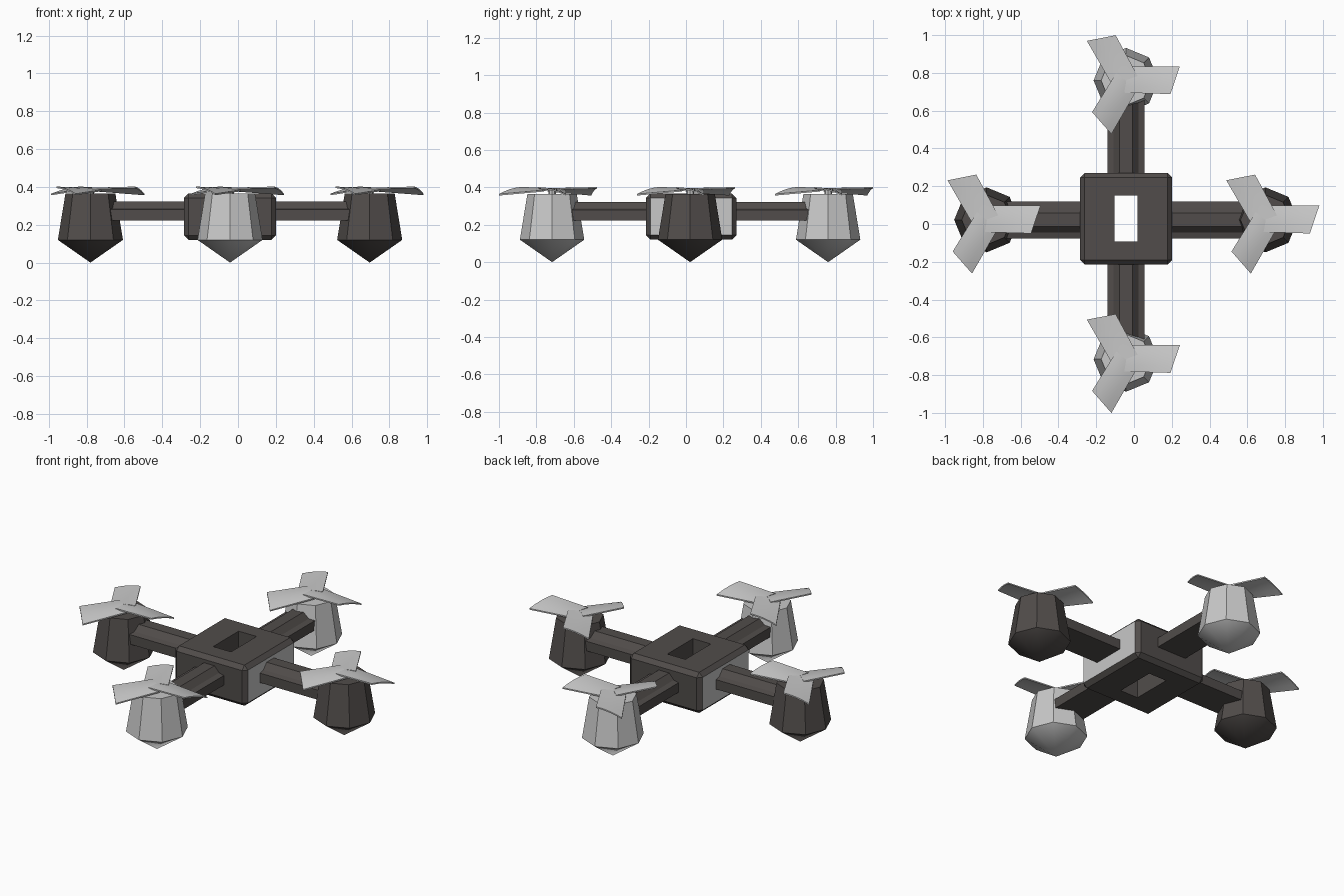
import bpy, bmesh, math
from mathutils import Vector, Matrix

if "Cube" in bpy.data.objects:
    bpy.data.objects.remove(bpy.data.objects["Cube"])

CX, CY = -0.042, 0.022      # hub of the frame
REACH = 0.738               # hub to motor pod


def material(name, rgb):
    m = bpy.data.materials.new(name)
    m.diffuse_color = (*rgb, 1)
    m.use_nodes = True
    m.node_tree.nodes["Principled BSDF"].inputs["Base Color"].default_value = m.diffuse_color
    return m


DARK = material("dark_warm_grey", (0.082, 0.073, 0.069))
LIGHT = material("light_grey", (0.58, 0.58, 0.58))


def finish(bm, name, mats, smooth=False):
    bmesh.ops.recalc_face_normals(bm, faces=bm.faces)
    me = bpy.data.meshes.new(name)
    bm.to_mesh(me)
    bm.free()
    ob = bpy.data.objects.new(name, me)
    bpy.context.collection.objects.link(ob)
    for m in mats:
        me.materials.append(m)
    bpy.ops.object.select_all(action='DESELECT')
    ob.select_set(True)
    bpy.context.view_layer.objects.active = ob
    if smooth:
        bpy.ops.object.shade_smooth_by_angle(angle=math.radians(35))
    return ob


def box(bm, size, centre):
    bmesh.ops.create_cube(bm, size=1, matrix=Matrix.Translation(centre) @ Matrix.Diagonal((*size, 1)))


def loft(bm, rings):
    """Skin equal-length rings of points and cap both ends."""
    vs = [[bm.verts.new(p) for p in r] for r in rings]
    n = len(vs[0])
    for a, b in zip(vs, vs[1:]):
        for i in range(n):
            j = (i + 1) % n
            bm.faces.new((a[i], a[j], b[j], b[i]))
    bm.faces.new(vs[0])
    bm.faces.new(vs[-1])


# central body: chamfered block with a rectangular shaft
bm = bmesh.new()
box(bm, (0.12, 0.244, 1), (CX, CY + 0.008, 0.25))
cutter = finish(bm, "shaft_cutter", [DARK])
cutter.hide_render = True
bm = bmesh.new()
box(bm, (0.486, 0.486, 0.246), (CX, CY + 0.006, 0.243))
bmesh.ops.bevel(bm, geom=bm.edges[:], offset=0.024, segments=1, affect='EDGES')
body = finish(bm, "body", [DARK, LIGHT])
mod = body.modifiers.new("shaft", 'BOOLEAN')
mod.operation, mod.solver, mod.object = 'DIFFERENCE', 'EXACT', cutter
bpy.ops.object.modifier_apply(modifier=mod.name)
bpy.data.objects.remove(cutter)
for p in body.data.polygons:   # light panels on the two x sides
    p.material_index = int(abs(p.normal.x) > 0.95 and abs(p.center.x - CX) > 0.2)

# arm cross-section (half): flat bar with a raised ridge
HALF = [(0.098, 0.222), (0.098, 0.28), (0.066, 0.288), (0.035, 0.322)]
ARM = HALF + [(-x, z) for x, z in reversed(HALF)]

# motor pod rings: radius, height
POD = [(0.132, 0.365), (0.172, 0.12)]

# one blade: leading and trailing edge from root to tip
LEAD = (Vector((0.015, 0.075, 0.385)), Vector((0.285, 0.075, 0.364)))
TRAIL = (Vector((-0.01, -0.065, 0.395)), Vector((0.235, -0.072, 0.402)))
THICK, CAMBER = 0.008, 0.007

for k, side in enumerate(("right", "back", "left", "front")):
    a = k * math.pi / 2
    d = Vector((math.cos(a), math.sin(a), 0))
    s = Vector((-d.y, d.x, 0))
    hub = Vector((CX, CY, 0))
    pod = hub + d * REACH
    colour = DARK if k % 2 == 0 else LIGHT

    # arm
    bm = bmesh.new()
    loft(bm, [[hub + d * r + s * x + Vector((0, 0, z)) for x, z in ARM] for r in (0.225, 0.64)])
    finish(bm, side + "_arm", [DARK])

    # octagonal pod with pointed base
    bm = bmesh.new()
    rings = [[bm.verts.new(pod + Vector((r * math.cos(i * math.pi / 4), r * math.sin(i * math.pi / 4), z)))
              for i in range(8)] for r, z in POD]
    tip = bm.verts.new(pod)
    bm.faces.new(rings[0])
    for i in range(8):
        j = (i + 1) % 8
        bm.faces.new((rings[0][i], rings[0][j], rings[1][j], rings[1][i]))
        bm.faces.new((rings[1][i], rings[1][j], tip))
    finish(bm, side + "_pod", [colour], True)

    # three-bladed propeller with cambered, twisted blades and a short shaft
    bm = bmesh.new()
    bmesh.ops.create_cone(bm, cap_ends=True, segments=8, radius1=0.02, radius2=0.02, depth=0.04,
                          matrix=Matrix.Translation(pod + Vector((0, 0, 0.375))))
    for b in range(3):
        turn = Matrix.Translation(pod) @ Matrix.Rotation(b * math.tau / 3, 4, 'Z')
        sections = []
        for i in range(5):
            u = i / 4
            le, te = LEAD[0].lerp(LEAD[1], u), TRAIL[0].lerp(TRAIL[1], u)
            top = []
            for v in (0, 0.25, 0.5, 0.75, 1):
                p = le.lerp(te, v)
                p.z += CAMBER * (1 - (2 * v - 1) ** 2)
                top.append(p)
            low = [p - Vector((0, 0, THICK)) for p in reversed(top)]
            sections.append([turn @ p for p in top + low])
        loft(bm, sections)
    finish(bm, side + "_propeller", [LIGHT], True)
